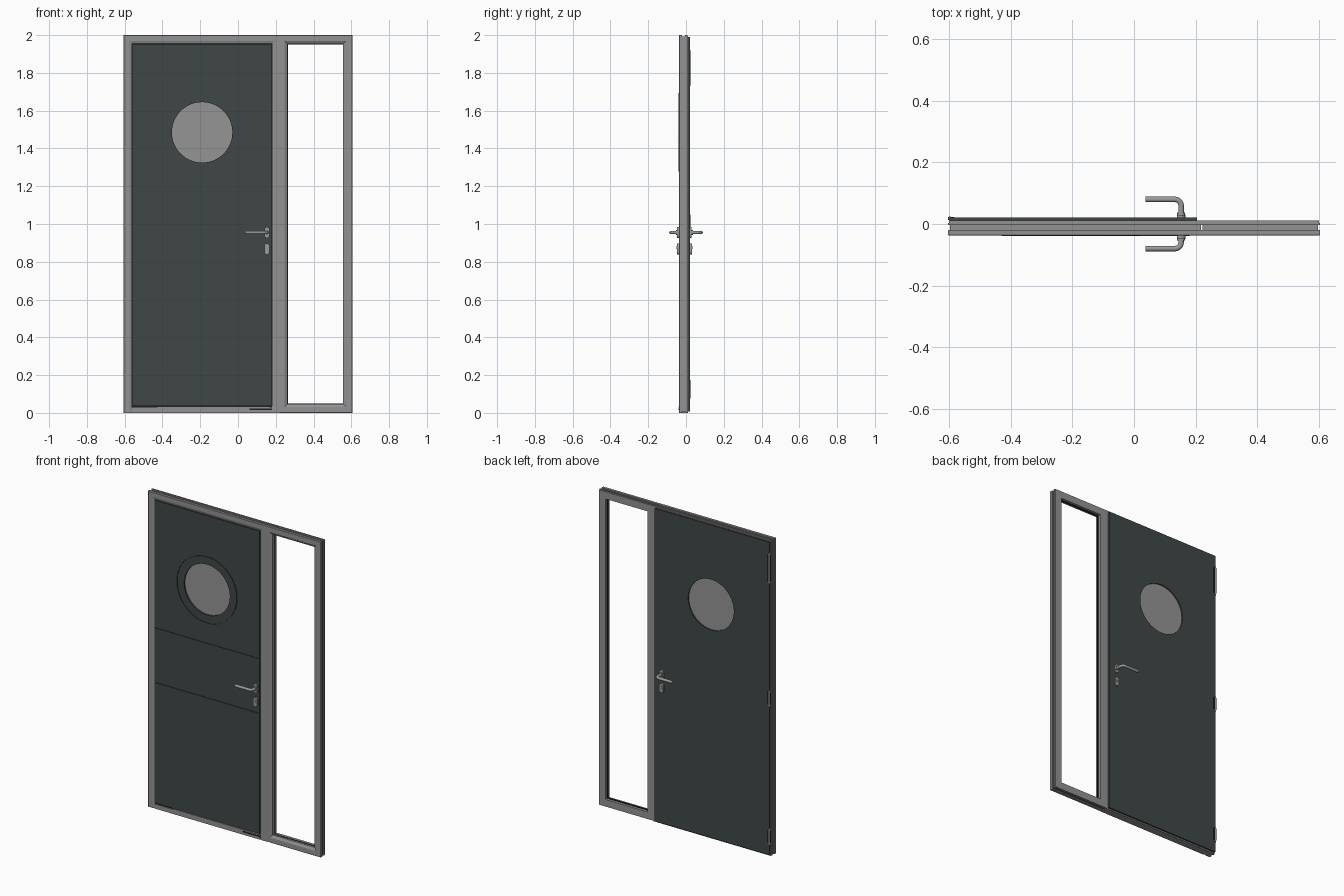
import bpy, bmesh, math

if "Cube" in bpy.data.objects:
    bpy.data.objects.remove(bpy.data.objects["Cube"])


def material(name, r, g, b):
    m = bpy.data.materials.new(name)
    m.diffuse_color = (r, g, b, 1)
    m.use_nodes = True
    m.node_tree.nodes["Principled BSDF"].inputs["Base Color"].default_value = m.diffuse_color
    return m


GREY = material("frame grey", 0.29, 0.29, 0.29)
LEAF = material("anthracite leaf", 0.050, 0.061, 0.062)
GLASS = material("pane grey", 0.30, 0.30, 0.30)
STEEL = material("handle steel", 0.33, 0.33, 0.33)
SEAL = material("black seal", 0.015, 0.015, 0.015)


def finish(name, bm, mat, smooth=False):
    bmesh.ops.recalc_face_normals(bm, faces=bm.faces)
    me = bpy.data.meshes.new(name)
    bm.to_mesh(me)
    bm.free()
    me.materials.append(mat)
    ob = bpy.data.objects.new(name, me)
    bpy.context.collection.objects.link(ob)
    if smooth:
        bpy.ops.object.select_all(action='DESELECT')
        ob.select_set(True)
        bpy.context.view_layer.objects.active = ob
        bpy.ops.object.shade_smooth_by_angle(angle=math.radians(35))
    return ob


def prism(name, outer, y0, y1, mat, inner=None, smooth=False):
    """Extrude an xz outline along y, with an optional matching hole loop."""
    bm = bmesh.new()

    def ring(pts, y):
        return [bm.verts.new((x, y, z)) for x, z in pts]

    def bridge(a, b):
        n = len(a)
        for i in range(n):
            j = (i + 1) % n
            bm.faces.new((a[i], a[j], b[j], b[i]))

    o0, o1 = ring(outer, y0), ring(outer, y1)
    bridge(o0, o1)
    if inner:
        i0, i1 = ring(inner, y0), ring(inner, y1)
        bridge(i0, i1)
        bridge(o0, i0)
        bridge(o1, i1)
    else:
        bm.faces.new(o0)
        bm.faces.new(o1)
    return finish(name, bm, mat, smooth)


def rect(x0, x1, z0, z1):
    return [(x0, z0), (x1, z0), (x1, z1), (x0, z1)]


def box(name, x0, x1, y0, y1, z0, z1, mat):
    return prism(name, rect(x0, x1, z0, z1), y0, y1, mat)


CX, CZ = -0.19, 1.485            # porthole centre


def circle(r, angles):
    return [(CX + r * math.cos(a), CZ + r * math.sin(a)) for a in angles]


STEPS = [2 * math.pi * i / 64 for i in range(64)]


def holed_plate(name, x0, x1, z0, z1, y0, y1, r, mat):
    """Rectangle with a round hole: rays from the hole centre meet the border."""
    corners = [math.atan2(z - CZ, x - CX) % (2 * math.pi) for x, z in rect(x0, x1, z0, z1)]
    angles = sorted(STEPS + corners)
    outer = []
    for a in angles:
        c, s = math.cos(a), math.sin(a)
        tx = ((x1 if c > 0 else x0) - CX) / c if abs(c) > 1e-9 else 1e9
        tz = ((z1 if s > 0 else z0) - CZ) / s if abs(s) > 1e-9 else 1e9
        t = min(tx, tz)
        outer.append((CX + t * c, CZ + t * s))
    return prism(name, outer, y0, y1, mat, circle(r, angles))


def frame(name, x0, x1, z0, z1, profile, mat, closed=True):
    """Mitred frame: sweep a (inset, y) profile round a rectangle."""
    bm = bmesh.new()
    cols = [[], [], [], []]
    for d, y in profile:
        zb = z0 + d if closed else z0
        for col, (x, z) in zip(cols, [(x0 + d, zb), (x0 + d, z1 - d), (x1 - d, z1 - d), (x1 - d, zb)]):
            col.append(bm.verts.new((x, y, z)))
    n = len(profile)
    for k in range(4 if closed else 3):
        a, b = cols[k], cols[(k + 1) % 4]
        for i in range(n):
            j = (i + 1) % n
            bm.faces.new((a[i], a[j], b[j], b[i]))
    if not closed:
        bm.faces.new(cols[0])
        bm.faces.new(cols[3])
    return finish(name, bm, mat)


YF, YB = -0.037, 0.011           # frame front and back

# Frames, with a groove round the outside
groove = [(0.003, YB), (0.003, 0.004), (0, 0.004), (0, -0.004), (0.007, -0.004),
          (0.007, -0.02), (0, -0.02), (0, YF + 0.002), (0.002, YF)]
frame("door_frame", -0.605, 0.225, 0, 2,
      [(0.03, YF), (0.045, YF + 0.005), (0.045, YB)] + groove, GREY, closed=False)
frame("sidelight_frame", 0.215, 0.605, 0, 2,
      [(0.032, YF), (0.048, YF + 0.009), (0.048, -0.016), (0.036, -0.016),
       (0.036, -0.006), (0.048, -0.006), (0.048, YB)] + groove, GREY)
frame("sidelight_seal", 0.215, 0.605, 0, 2,
      [(0.034, -0.016), (0.05, -0.016), (0.05, -0.013), (0.034, -0.013)], SEAL)

# Threshold with drip strip and drain cover
box("threshold", -0.56, 0.18, YF, YB, 0, 0.028, GREY)
box("bottom_seal", -0.559, 0.179, -0.030, 0.009, 0.028, 0.036, SEAL)
box("drip_strip", -0.43, 0.17, -0.039, -0.030, 0.029, 0.033, GREY)
box("drain_cover", 0.06, 0.18, -0.039, YF, 0.016, 0.024, SEAL)

# Door leaf: core, back skin and three front panels with thin grooves between
FX0, FX1, FZ0, FZ1 = -0.558, 0.178, 0.036, 1.953
holed_plate("leaf_core", FX0, FX1, FZ0, FZ1, -0.034, YB, 0.16, LEAF)
holed_plate("leaf_back_skin", -0.60, 0.205, 0.008, 1.99, YB, 0.021, 0.16, LEAF)
box("front_panel_lower", FX0, FX1, -0.038, -0.034, FZ0, 0.799, LEAF)
box("front_panel_middle", FX0, FX1, -0.038, -0.034, 0.803, 1.145, LEAF)
holed_plate("front_panel_upper", FX0, FX1, 1.149, FZ1, -0.038, -0.034, 0.212, LEAF)

# Porthole
prism("porthole_ring", circle(0.208, STEPS), -0.039, -0.034, LEAF, circle(0.16, STEPS))
prism("porthole_pane", circle(0.161, STEPS), -0.03, 0.014, GLASS)


# Hinges on the back left edge
def cylinder(name, x, y, z, r, depth, mat, along_y=False):
    bm = bmesh.new()
    bmesh.ops.create_cone(bm, cap_ends=True, segments=20, radius1=r, radius2=r, depth=depth)
    for v in bm.verts:
        a, b, c = v.co
        v.co = (x + a, y + c, z + b) if along_y else (x + a, y + b, z + c)
    return finish(name, bm, mat, True)


for i, (z, h) in enumerate([(1.825, 0.19), (1.0, 0.10), (0.125, 0.10)]):
    cylinder(f"hinge_{i + 1}", -0.598, 0.019, z, 0.006, h, GREY)
    box(f"hinge_plate_{i + 1}", -0.604, -0.585, 0.013, 0.0225, z - h / 2 + 0.01, z + h / 2 - 0.01, SEAL)


# Handles and lock plates, front and back
def stadium(cx, cz, r, half):
    pts = []
    for k in range(2):
        for i in range(13):
            a = math.pi * (k + i / 12)
            pts.append((cx + r * math.cos(a), cz + r * math.sin(a) + (half - r) * (1 - 2 * k)))
    return pts


HX, HZ = 0.153, 0.955
for side, s, y in (("front", -1, -0.038), ("back", 1, 0.021)):
    prism(f"{side}_handle_rose", stadium(HX, HZ, 0.014, 0.029), y, y + s * 0.009, STEEL, smooth=True)
    prism(f"{side}_lock_plate", stadium(HX, 0.868, 0.014, 0.029), y, y + s * 0.010, STEEL, smooth=True)
    cylinder(f"{side}_handle_collar", HX, y + s * 0.008, HZ, 0.0125, 0.016, STEEL, True)
    cylinder(f"{side}_lock_core", HX, y + s * 0.006, 0.875, 0.008, 0.014, STEEL, True)
    # Lever: neck, rounded bend, grip
    R = 0.02
    path = [(HX, y)]
    for i in range(9):
        a = math.pi / 2 * i / 8
        path.append((HX - R + R * math.cos(a), s * (0.080 - R + R * math.sin(a))))
    path.append((0.038, s * 0.080))
    bm = bmesh.new()
    rings = []
    for i, (px, py) in enumerate(path):
        a = math.pi / 2 * min(max(i - 1, 0), 8) / 8      # tangent turns through the bend
        nx, ny = math.cos(a), s * math.sin(a)
        ring = []
        for k in range(16):
            t = 2 * math.pi * k / 16
            u, w = 0.009 * math.cos(t), 0.009 * math.sin(t)
            ring.append(bm.verts.new((px + nx * u, py + ny * u, HZ + w)))
        rings.append(ring)
    for a, b in zip(rings, rings[1:]):
        for k in range(16):
            j = (k + 1) % 16
            bm.faces.new((a[k], a[j], b[j], b[k]))
    bm.faces.new(rings[0])
    bm.faces.new(rings[-1])
    finish(f"{side}_lever", bm, STEEL, True)
